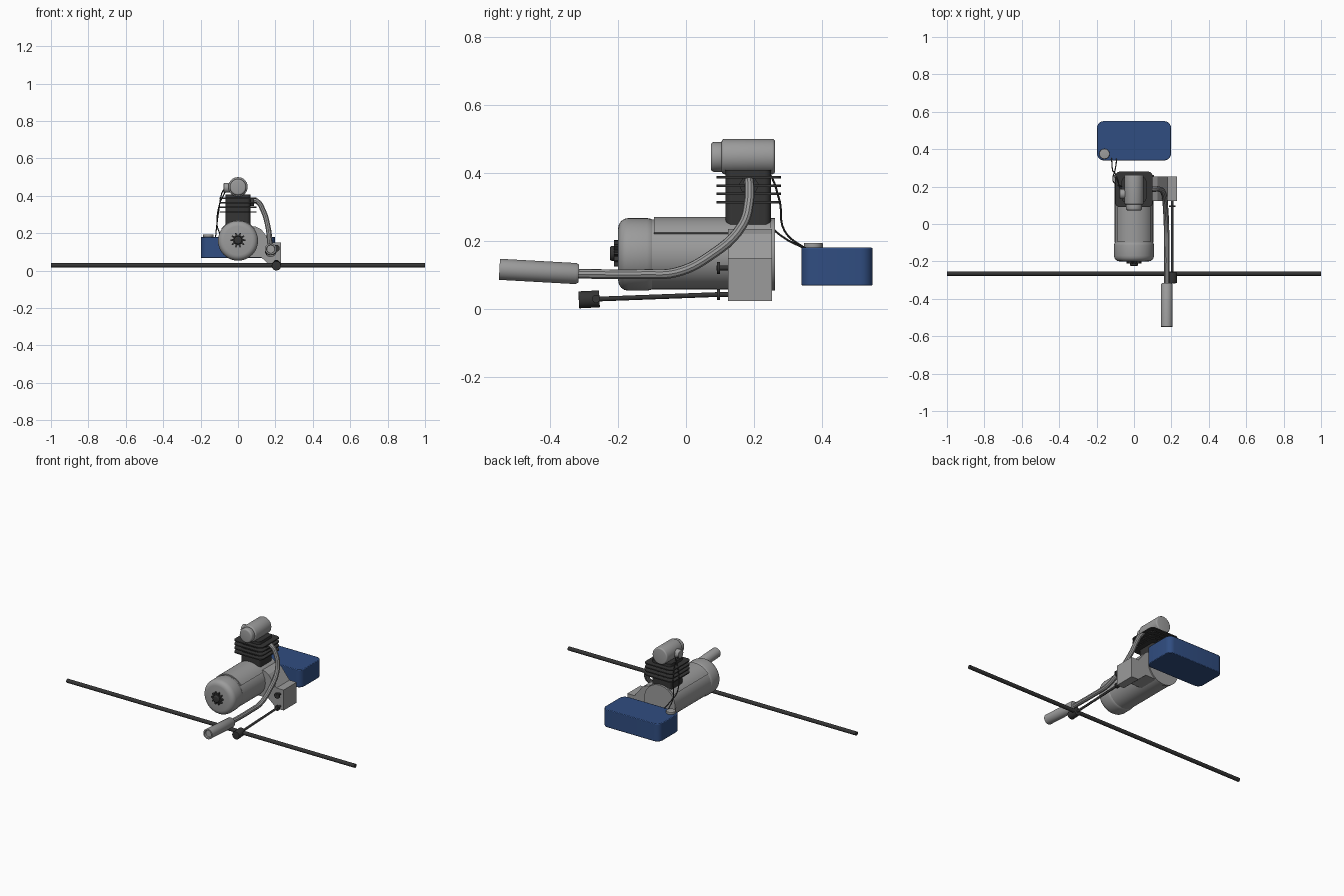
import bpy, bmesh
from math import pi, cos, sin, radians
from mathutils import Vector, Matrix

if "Cube" in bpy.data.objects:
    bpy.data.objects.remove(bpy.data.objects["Cube"])


def material(name, rgb):
    m = bpy.data.materials.new(name)
    m.use_nodes = True
    color = (*rgb, 1)
    m.diffuse_color = color
    bsdf = m.node_tree.nodes["Principled BSDF"]
    bsdf.inputs["Base Color"].default_value = color
    return m


METAL = material("grey metal", (0.33, 0.33, 0.33))
BLACK = material("black metal", (0.035, 0.035, 0.035))
BLUE = material("blue plastic", (0.03, 0.075, 0.22))


def finish(name, bm, mat, smooth=True):
    bmesh.ops.recalc_face_normals(bm, faces=bm.faces)
    mesh = bpy.data.meshes.new(name)
    bm.to_mesh(mesh)
    bm.free()
    mesh.materials.append(mat)
    ob = bpy.data.objects.new(name, mesh)
    bpy.context.collection.objects.link(ob)
    if smooth:
        bpy.ops.object.select_all(action="DESELECT")
        ob.select_set(True)
        bpy.context.view_layer.objects.active = ob
        bpy.ops.object.shade_smooth_by_angle(angle=radians(35))
    return ob


def lathe(name, a, b, profile, mat, seg=32):
    """Revolve (distance along, radius) pairs around the axis from a to b."""
    a, b = Vector(a), Vector(b)
    rot = (b - a).to_track_quat("Z", "Y").to_matrix().to_4x4()
    bm = bmesh.new()
    rings = []
    for t, r in profile:
        rings.append([bm.verts.new((r * cos(2 * pi * i / seg), r * sin(2 * pi * i / seg), t))
                      for i in range(seg)])
    for lo, hi in zip(rings, rings[1:]):
        for i in range(seg):
            j = (i + 1) % seg
            bm.faces.new((lo[i], lo[j], hi[j], hi[i]))
    bm.faces.new(rings[0])
    bm.faces.new(rings[-1])
    bm.transform(Matrix.Translation(a) @ rot)
    return finish(name, bm, mat)


def rod(name, a, b, r, mat, bevel=0.0, seg=24):
    length = (Vector(b) - Vector(a)).length
    profile = [(0, r), (length, r)]
    if bevel:
        arc = [(bevel * (1 - sin(k * pi / 8)), r - bevel * (1 - cos(k * pi / 8)))
               for k in range(4, -1, -1)]
        profile = arc + [(length - t, q) for t, q in reversed(arc)]
    return lathe(name, a, b, profile, mat, seg)


def prism(name, outline, axis, lo, hi, mat, smooth=True):
    """Extrude a 2D outline along y (xz outline) or z (xy outline)."""
    bm = bmesh.new()
    if axis == "y":
        verts = [bm.verts.new((p, lo, q)) for p, q in outline]
        step = Vector((0, hi - lo, 0))
    else:
        verts = [bm.verts.new((p, q, lo)) for p, q in outline]
        step = Vector((0, 0, hi - lo))
    face = bm.faces.new(verts)
    ext = bmesh.ops.extrude_face_region(bm, geom=[face])["geom"]
    bmesh.ops.translate(bm, vec=step, verts=[v for v in ext if isinstance(v, bmesh.types.BMVert)])
    return finish(name, bm, mat, smooth)


def rounded(x0, x1, y0, y1, r, n=6):
    """Outline of a rectangle with rounded corners."""
    pts = []
    for k, (cx, cy) in enumerate([(x1 - r, y1 - r), (x0 + r, y1 - r), (x0 + r, y0 + r), (x1 - r, y0 + r)]):
        for i in range(n + 1):
            a = (k + i / n) * pi / 2
            pts.append((cx + r * cos(a), cy + r * sin(a)))
    return pts


def tube(name, points, r, mat, res=6):
    """Smooth pipe passing through the points."""
    cu = bpy.data.curves.new(name, "CURVE")
    cu.dimensions = "3D"
    cu.bevel_depth = r
    cu.bevel_resolution = 3
    cu.resolution_u = res
    cu.use_fill_caps = True
    sp = cu.splines.new("BEZIER")
    sp.bezier_points.add(len(points) - 1)
    for bp, p in zip(sp.bezier_points, points):
        bp.co = p
        bp.handle_left_type = bp.handle_right_type = "AUTO"
    cu.materials.append(mat)
    ob = bpy.data.objects.new(name, cu)
    bpy.context.collection.objects.link(ob)
    bpy.ops.object.select_all(action="DESELECT")
    ob.select_set(True)
    bpy.context.view_layer.objects.active = ob
    bpy.ops.object.convert(target="MESH")
    bpy.ops.object.shade_smooth_by_angle(angle=radians(35))


# Motor housing with rounded front bell, rear plate and raised top cover
AXIS_Z = 0.16
rod("motor_bell", (0, -0.2, AXIS_Z), (0, -0.085, AXIS_Z), 0.107, METAL, 0.03, 40)
rod("motor_body", (0, -0.1, AXIS_Z), (0, 0.25, AXIS_Z), 0.103, METAL, seg=40)
rod("rear_plate", (0, 0.248, AXIS_Z), (0, 0.262, AXIS_Z), 0.107, METAL, seg=40)
angles = [radians(36 + 108 * i / 16) for i in range(17)]
cover = [(0.11 * cos(a), AXIS_Z + 0.11 * sin(a)) for a in angles]
cover += [(0.09 * cos(a), AXIS_Z + 0.09 * sin(a)) for a in reversed(angles)]
prism("top_cover", cover, "y", -0.095, 0.25, METAL)

# Toothed starter hub on the front
teeth = []
for i in range(20):
    r = 0.04 if i % 2 == 0 else 0.026
    for d in (-0.07, 0.07):
        a = 2 * pi * i / 20 + d
        teeth.append((r * cos(a), 0.163 + r * sin(a)))
prism("starter_hub", teeth, "y", -0.212, -0.195, BLACK, False)
rod("hub_nose", (0, -0.224, 0.163), (0, -0.2, 0.163), 0.022, BLACK, 0.006)

# Finned engine cylinder
prism("engine_cylinder", rounded(-0.066, 0.066, 0.117, 0.25, 0.02), "z", 0.245, 0.408, BLACK)
for i in range(4):
    z = 0.314 + 0.0243 * i
    prism(f"cooling_fin_{i + 1}", rounded(-0.1, 0.1, 0.09, 0.28, 0.025), "z", z - 0.0035, z + 0.0035, BLACK)

# Intake drum on top with front cap and side inlet
rod("intake_drum", (0, 0.105, 0.448), (0, 0.262, 0.448), 0.052, METAL, 0.008, 32)
rod("intake_cap", (0, 0.073, 0.447), (0, 0.112, 0.447), 0.044, METAL, 0.01, 32)
rod("side_inlet", (-0.077, 0.16, 0.443), (-0.03, 0.16, 0.443), 0.026, METAL, 0.004)

# Gearbox on the left flank
gearbox = [(0, 0.235), (0.095, 0.235), (0.125, 0.22), (0.18, 0.15), (0.23, 0.15), (0.23, 0.022),
           (0.18, 0.022), (0.125, 0.07), (0, 0.07)]
prism("gearbox", gearbox, "y", 0.124, 0.254, METAL, False)
for label, z, r in (("upper", 0.12, 0.018), ("lower", 0.042, 0.016)):
    rod(f"{label}_shaft", (0.205, 0.09, z), (0.205, 0.13, z), 0.007, BLACK)
    rod(f"{label}_collar", (0.205, 0.091, z), (0.205, 0.1, z), r, BLACK)

# Drive rod, clamp and long cross bar
rod("drive_rod", (0.205, 0.1, 0.042), (0.205, -0.27, 0.028), 0.007, BLACK)
rod("bar_clamp", (0.205, -0.316, 0.026), (0.205, -0.255, 0.029), 0.025, BLACK, 0.002)
rod("cross_bar", (-1, -0.265, 0.029), (1, -0.265, 0.029), 0.012, BLACK, seg=16)

# Exhaust flange, pipe and muffler
flange = [(0.165, 0.345), (0.205, 0.345), (0.215, 0.365), (0.2, 0.388), (0.17, 0.388), (0.155, 0.365)]
bm = bmesh.new()
f = bm.faces.new([bm.verts.new((0.06, y, z)) for y, z in flange])
bmesh.ops.translate(bm, vec=(0.025, 0, 0), verts=[
    v for v in bmesh.ops.extrude_face_region(bm, geom=[f])["geom"] if isinstance(v, bmesh.types.BMVert)])
finish("exhaust_flange", bm, BLACK, False)
tube("exhaust_pipe", [(0.06, 0.186, 0.375), (0.1, 0.186, 0.372), (0.135, 0.186, 0.32), (0.158, 0.165, 0.245),
                      (0.17, 0.065, 0.152), (0.174, -0.03, 0.107), (0.175, -0.12, 0.102),
                      (0.175, -0.33, 0.103)], 0.0145, METAL)
lathe("muffler", (0.175, -0.316, 0.103), (0.175, -0.55, 0.116),
      [(0, 0.012), (0, 0.026), (0.008, 0.031), (0.234, 0.031), (0.234, 0.023), (0.222, 0.021)], METAL)

# Fuel tank with cap
tank = prism("fuel_tank", rounded(-0.198, 0.198, 0.34, 0.55, 0.037), "z", 0.068, 0.18, BLUE)
soft = tank.modifiers.new("soft_edges", "BEVEL")
soft.width = 0.004
soft.segments = 2
soft.limit_method = "ANGLE"
rod("tank_cap", (-0.158, 0.375, 0.178), (-0.158, 0.375, 0.194), 0.028, METAL, 0.003, 16)

# Fuel hoses
tube("feed_hose", [(-0.07, 0.17, 0.44), (-0.088, 0.235, 0.41), (-0.103, 0.275, 0.32), (-0.115, 0.29, 0.23),
                   (-0.12, 0.345, 0.182), (-0.122, 0.36, 0.175)], 0.003, BLACK)
tube("return_hose", [(-0.065, 0.2, 0.43), (-0.1, 0.215, 0.35), (-0.112, 0.25, 0.245), (-0.1, 0.295, 0.205),
                     (-0.093, 0.345, 0.18), (-0.092, 0.36, 0.172)], 0.003, BLACK)
